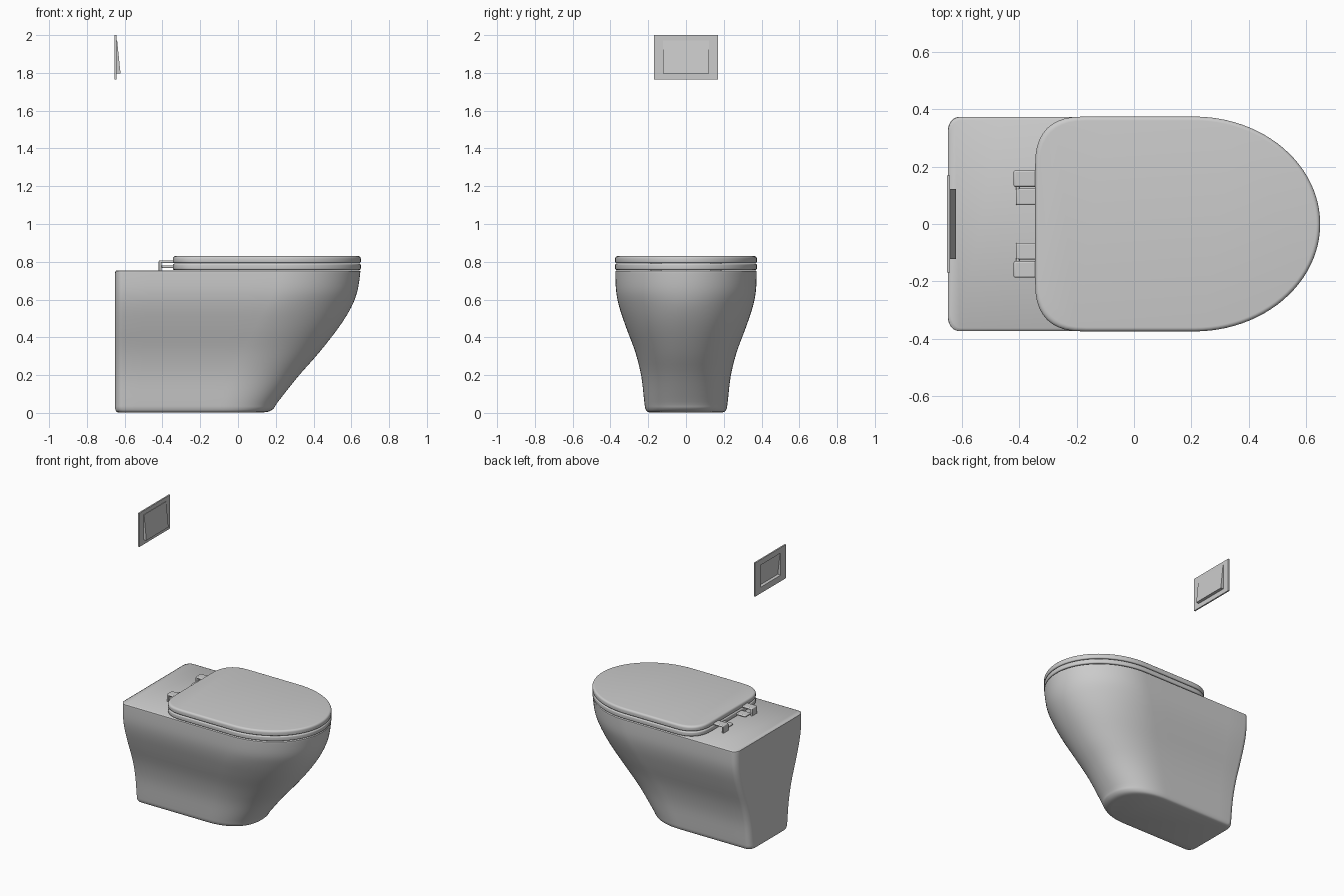
import bpy, bmesh
from math import sin, cos, pi

if "Cube" in bpy.data.objects:
    bpy.data.objects.remove(bpy.data.objects["Cube"])


def loft(name, rings, angle=35):
    """Skin a stack of equal-length closed rings and cap both ends."""
    bm = bmesh.new()
    vr = [[bm.verts.new(p) for p in r] for r in rings]
    n = len(vr[0])
    for a, b in zip(vr, vr[1:]):
        for i in range(n):
            bm.faces.new((a[i], a[(i + 1) % n], b[(i + 1) % n], b[i]))
    bm.faces.new(vr[0][::-1])
    bm.faces.new(vr[-1])
    bmesh.ops.recalc_face_normals(bm, faces=bm.faces[:])
    me = bpy.data.meshes.new(name)
    bm.to_mesh(me)
    bm.free()
    ob = bpy.data.objects.new(name, me)
    bpy.context.collection.objects.link(ob)
    bpy.ops.object.select_all(action='DESELECT')
    ob.select_set(True)
    bpy.context.view_layer.objects.active = ob
    bpy.ops.object.shade_smooth_by_angle(angle=angle * pi / 180)
    return ob


def outline(z, back, front, w, start, corner, e_front=2.0, e_back=2.0):
    """D-shaped plan: elliptical nose, straight sides, rounded back corners."""
    half = []
    for i in range(25):                                   # nose
        t = pi / 2 * i / 24
        half.append((start + (front - start) * cos(t) ** (2 / e_front),
                     w * sin(t) ** (2 / e_front)))
    cx, cy = corner
    for i in range(1, 6):                                 # straight side
        half.append((start + (back + cx - start) * i / 6, w))
    for i in range(11):                                   # back corner
        t = pi / 2 * i / 10
        half.append((back + cx - cx * sin(t) ** (2 / e_back),
                     w - cy + cy * max(cos(t), 0) ** (2 / e_back)))
    pts = half + [(x, -y) for x, y in reversed(half[1:])]
    return [(x, y, z) for x, y in pts]


def catmull(rows, steps):
    out = []
    for i in range(len(rows) - 1):
        p = [rows[max(i - 1, 0)], rows[i], rows[i + 1], rows[min(i + 2, len(rows) - 1)]]
        for s in range(steps):
            t = s / steps
            out.append([0.5 * (2 * b + (c - a) * t + (2 * a - 5 * b + 4 * c - d) * t * t
                               + (3 * b - a - 3 * c + d) * t ** 3) for a, b, c, d in zip(*p)])
    return out + [rows[-1]]


# Pan: height, back x, front x, half width, nose start, nose exponent
rows = [
    (0.002, -0.635, 0.130, 0.190, -0.10, 2.3),
    (0.008, -0.645, 0.165, 0.207, -0.10, 2.3),
    (0.025, -0.650, 0.190, 0.216, -0.10, 2.3),
    (0.060, -0.650, 0.213, 0.221, -0.09, 2.3),
    (0.195, -0.650, 0.320, 0.237, -0.04, 2.25),
    (0.320, -0.650, 0.430, 0.268, 0.02, 2.2),
    (0.455, -0.650, 0.535, 0.318, 0.09, 2.1),
    (0.560, -0.650, 0.600, 0.353, 0.15, 2.0),
    (0.645, -0.650, 0.632, 0.370, 0.19, 2.0),
    (0.740, -0.650, 0.647, 0.374, 0.21, 2.0),
    (0.750, -0.648, 0.645, 0.372, 0.21, 2.0),
    (0.755, -0.641, 0.638, 0.365, 0.21, 2.0),
]
loft("pan", [outline(z, b, f, w, s, (0.04, 0.05), e) for z, b, f, w, s, e in catmull(rows, 4)])


def slab(name, z0, z1, r_low, r_top):
    """Seat-shaped slab with rounded rims."""
    prof = []
    for i in range(6):
        t = pi / 2 * i / 5
        prof.append((z0 + r_low * (1 - cos(t)), r_low * (1 - sin(t))))
    for i in range(6):
        t = pi / 2 * i / 5
        prof.append((z1 - r_top * (1 - sin(t)), r_top * (1 - cos(t))))
    loft(name, [outline(z, -0.345 + d, 0.65 - d, 0.375 - d, 0.21,
                        (0.17, 0.17), 2.0, 2.5) for z, d in prof])


slab("seat", 0.757, 0.790, 0.008, 0.008)
slab("lid", 0.793, 0.830, 0.008, 0.014)


def block(name, x, y, z, bevel):
    """Bevelled box from (min, max) ranges."""
    ring = lambda h: [(x[0], y[0], h), (x[1], y[0], h), (x[1], y[1], h), (x[0], y[1], h)]
    ob = loft(name, [ring(z[0]), ring(z[1])])
    m = ob.modifiers.new("bevel", 'BEVEL')
    m.width, m.segments = bevel, 3


# Hinges: outer lid arm with a turned-down foot, inner seat arm
for side, s in (("left", -1), ("right", 1)):
    span = lambda a, b: sorted((s * a, s * b))
    block(side + "_lid_arm", (-0.420, -0.33), span(0.130, 0.187), (0.793, 0.807), 0.006)
    block(side + "_hinge_foot", (-0.420, -0.405), span(0.130, 0.187), (0.75, 0.804), 0.005)
    block(side + "_seat_arm", (-0.412, -0.33), span(0.066, 0.124), (0.766, 0.780), 0.006)
    block(side + "_hinge_pin", (-0.412, -0.400), span(0.070, 0.180), (0.766, 0.778), 0.005)


# Flush plate with a hollow, slanted push button
def rect(w, z0, z1, x0, x1):
    return [(x0, -w, z0), (x0, w, z0), (x1, w, z1), (x1, -w, z1)]


loft("flush_plate", [
    rect(0.112, 1.808, 1.962, -0.630, -0.648),
    rect(0.112, 1.808, 1.962, -0.653, -0.653),
    rect(0.170, 1.765, 2.000, -0.653, -0.653),
    rect(0.170, 1.765, 2.000, -0.643, -0.643),
    rect(0.122, 1.798, 1.972, -0.643, -0.643),
    rect(0.122, 1.798, 1.972, -0.622, -0.640),
], 20)
